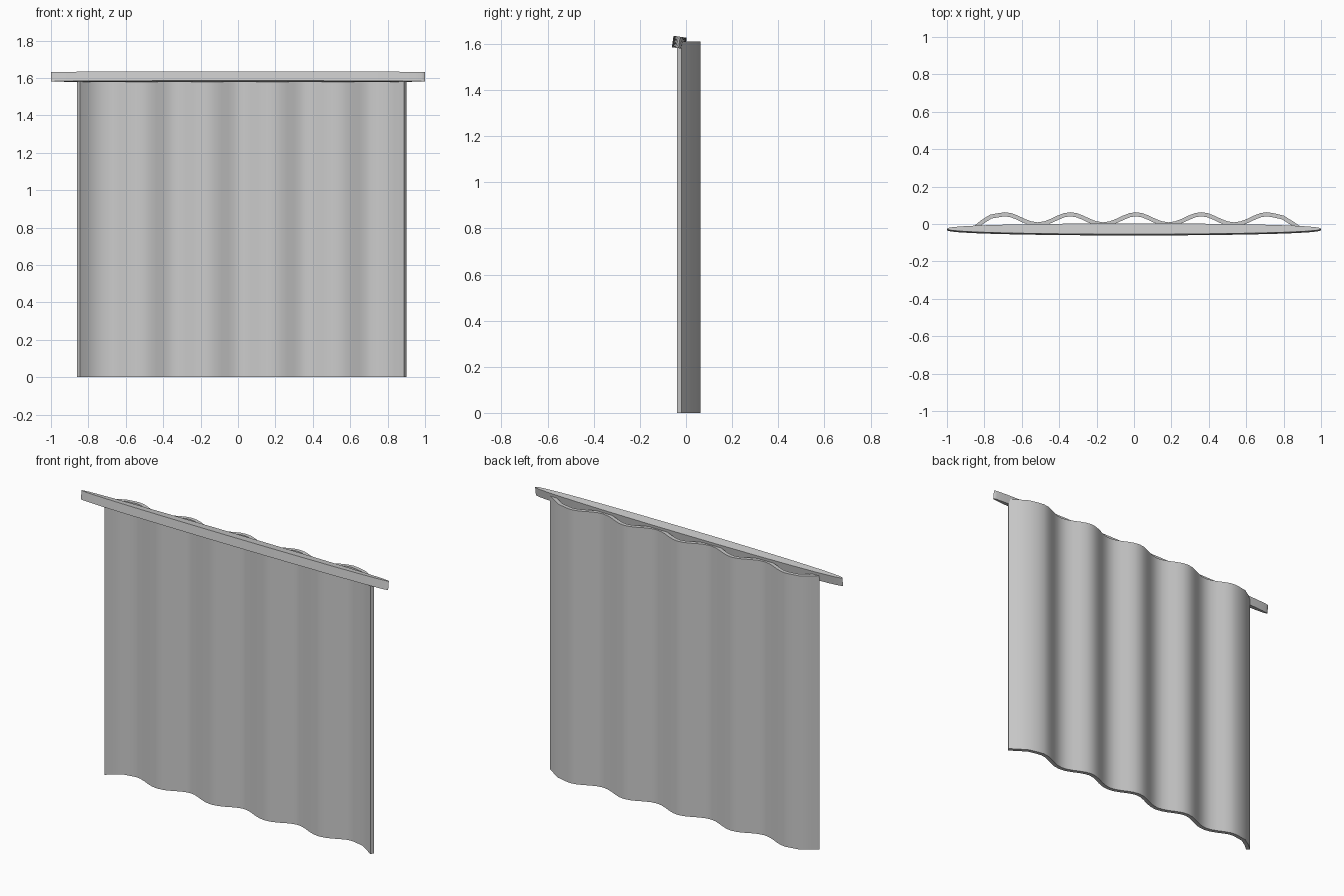
import bpy, bmesh, math
from mathutils import Vector, Matrix

cube = bpy.data.objects.get("Cube")
if cube:
    bpy.data.objects.remove(cube)

grey = bpy.data.materials.new("plain grey")
grey.use_nodes = True
colour = (0.6, 0.6, 0.6, 1)
grey.diffuse_color = colour
grey.node_tree.nodes["Principled BSDF"].inputs["Base Color"].default_value = colour


def extrude_outline(name, outline, z0, z1, matrix=Matrix()):
    """Solid prism from a counter-clockwise plan outline."""
    bm = bmesh.new()
    face = bm.faces.new([bm.verts.new((x, y, z0)) for x, y in outline])
    geom = bmesh.ops.extrude_face_region(bm, geom=[face])["geom"]
    top = [v for v in geom if isinstance(v, bmesh.types.BMVert)]
    bmesh.ops.translate(bm, verts=top, vec=(0, 0, z1 - z0))
    bmesh.ops.recalc_face_normals(bm, faces=bm.faces)
    bm.transform(matrix)
    mesh = bpy.data.meshes.new(name)
    bm.to_mesh(mesh)
    bm.free()
    mesh.materials.append(grey)
    obj = bpy.data.objects.new(name, mesh)
    bpy.context.collection.objects.link(obj)
    bpy.ops.object.select_all(action="DESELECT")
    obj.select_set(True)
    bpy.context.view_layer.objects.active = obj
    bpy.ops.object.shade_smooth_by_angle(angle=math.radians(35))
    return obj


# Curtain: five folds, with the outer edges swept towards the front
CREST, PERIOD, FOLDS, STEPS, THICK = -0.69, 0.35, 5, 10, 0.022
back = [Vector((-0.86, -0.015)), Vector((-0.82, 0.018)), Vector((-0.77, 0.05))]
for i in range(-1, (FOLDS - 1) * STEPS + 2):
    x = CREST + PERIOD * i / STEPS
    back.append(Vector((x, 0.036 + 0.027 * math.cos(math.tau * i / STEPS))))
back += [Vector((0.8, 0.045)), Vector((0.85, 0.014)), Vector((0.9, -0.02))]

front = []
for i, p in enumerate(back):
    along = (back[min(i + 1, len(back) - 1)] - back[max(i - 1, 0)]).normalized()
    front.append(p + Vector((along.y, -along.x)) * THICK)
extrude_outline("curtain", front + back[::-1], 0, 1.61)

# Rail: long, thin rounded bar, leaning slightly backwards
SEGMENTS = 64
rail = []
for i in range(SEGMENTS):
    a = math.tau * i / SEGMENTS
    s = math.sin(a)
    rail.append((math.cos(a), 0.029 * math.copysign(abs(s) ** 0.85, s)))
tilt = Matrix.Translation((0, -0.029, 1.606)) @ Matrix.Rotation(math.radians(-8), 4, "X")
extrude_outline("rail", rail, -0.025, 0.025, tilt)
